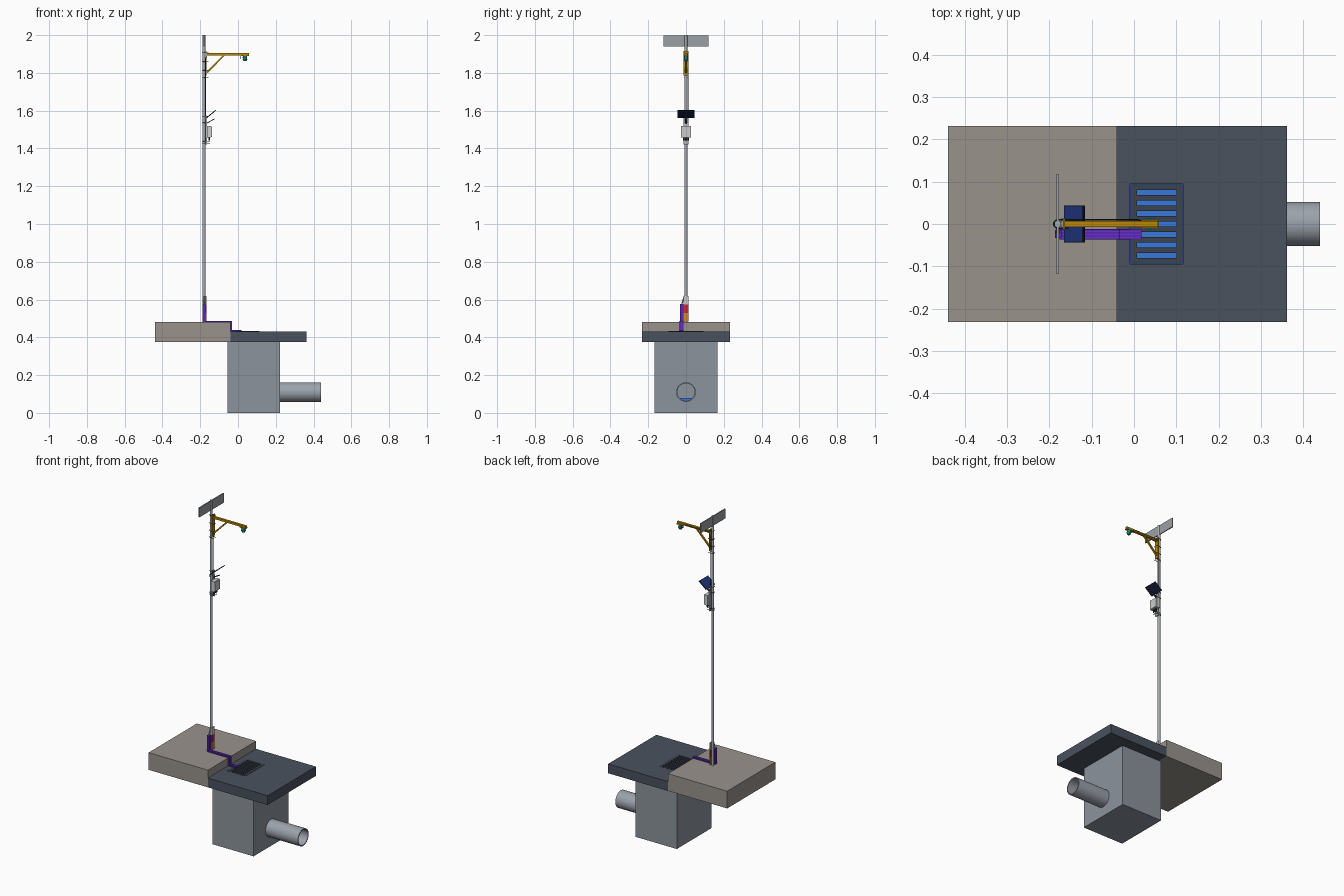
import bpy, bmesh, math
from mathutils import Vector, Matrix

if "Cube" in bpy.data.objects:
    bpy.data.objects.remove(bpy.data.objects["Cube"])

PX = -0.18  # pole axis


def paint(o, hexcol):
    if hexcol:
        m = bpy.data.materials.get(hexcol) or bpy.data.materials.new(hexcol)
        c = [int(hexcol[i:i + 2], 16) / 255 for i in (0, 2, 4)]
        m.diffuse_color = [v ** 2.2 for v in c] + [1]
        m.use_nodes = True
        m.node_tree.nodes["Principled BSDF"].inputs["Base Color"].default_value = m.diffuse_color
        o.data.materials.append(m)
    return o


def finish(name, bm, col=None):
    bmesh.ops.recalc_face_normals(bm, faces=bm.faces)
    me = bpy.data.meshes.new(name)
    bm.to_mesh(me)
    bm.free()
    o = bpy.data.objects.new(name, me)
    bpy.context.collection.objects.link(o)
    return paint(o, col)


def box(name, x, y, z, col=None):
    bm = bmesh.new()
    bmesh.ops.create_cube(bm, size=1)
    for v in bm.verts:
        v.co = [(r[0] + r[1]) / 2 + c * (r[1] - r[0]) for r, c in zip((x, y, z), v.co)]
    return finish(name, bm, col)


def smooth(o):
    bpy.ops.object.select_all(action='DESELECT')
    o.select_set(True)
    bpy.context.view_layer.objects.active = o
    bpy.ops.object.shade_smooth_by_angle(angle=math.radians(35))
    return o


def rod(name, a, b, r, col=None, r2=None, n=24):
    a, b = Vector(a), Vector(b)
    bm = bmesh.new()
    rot = (b - a).to_track_quat('Z', 'Y').to_matrix().to_4x4()
    bmesh.ops.create_cone(bm, cap_ends=True, segments=n, radius1=r, radius2=r if r2 is None else r2,
                          depth=(b - a).length, matrix=Matrix.Translation((a + b) / 2) @ rot)
    return smooth(finish(name, bm, col))


def beam(name, a, b, w, t, y=0, col=None):
    """Flat bar between two x,z points, width w along y."""
    a, b = Vector((a[0], 0, a[1])), Vector((b[0], 0, b[1]))
    d = (b - a).normalized()
    n = Vector((-d.z, 0, d.x)) * t / 2
    return prism(name, [(p.x, p.z) for p in (a - n, b - n, b + n, a + n)], y - w / 2, y + w / 2, col)


def prism(name, pts, y0, y1, col=None):
    bm = bmesh.new()
    f = bm.faces.new([bm.verts.new((x, y0, z)) for x, z in pts])
    g = bmesh.ops.extrude_face_region(bm, geom=[f])['geom']
    bmesh.ops.translate(bm, vec=(0, y1 - y0, 0), verts=[v for v in g if isinstance(v, bmesh.types.BMVert)])
    return finish(name, bm, col)


def cut(o, *cutters):
    for c in cutters:
        m = o.modifiers.new("cut", 'BOOLEAN')
        m.operation, m.solver, m.object = 'DIFFERENCE', 'EXACT', c
        bpy.context.view_layer.objects.active = o
        bpy.ops.object.modifier_apply(modifier=m.name)
        bpy.data.objects.remove(c)
    return o


def wire(name, pts, r, col):
    cu = bpy.data.curves.new(name, 'CURVE')
    cu.dimensions, cu.bevel_depth, cu.bevel_resolution, cu.use_fill_caps = '3D', r, 1, True
    s = cu.splines.new('POLY')
    s.points.add(len(pts) - 1)
    for p, q in zip(s.points, pts):
        p.co = (*q, 1)
    o = bpy.data.objects.new(name, cu)
    bpy.context.collection.objects.link(o)
    return paint(o, col)


def u_bolt(name, z, x_end):
    arc = [(PX - 0.01 * math.cos(t), 0.01 * math.sin(t), z)
           for t in (math.pi * (i / 8 - 0.5) for i in range(9))]
    wire(name, [(x_end, -0.01, z)] + arc + [(x_end, 0.01, z)], 0.0015, "30343A")


# ground slabs
box("sidewalk_slab", (-0.44, -0.04), (-0.232, 0.232), (0.375, 0.48), "98918B")
cut(box("road_slab", (-0.04, 0.362), (-0.232, 0.232), (0.375, 0.432), "4B535F"),
    box("grate_hole", (-0.009, 0.116), (-0.094, 0.094), (0.3, 0.5)))

# drain grate with seven slots
cut(box("drain_grate", (-0.008, 0.115), (-0.093, 0.093), (0.412, 0.433), "3E454F"),
    *[box("slot", (0.007, 0.1), (i * 0.0248 - 0.006, i * 0.0248 + 0.006), (0.38, 0.46)) for i in range(-3, 4)])

# hollow basin, water and outlet pipe
cut(box("catch_basin", (-0.055, 0.222), (-0.167, 0.167), (0, 0.375), "8B929B"),
    box("cavity", (-0.035, 0.202), (-0.147, 0.147), (0.02, 0.4)),
    rod("outlet_hole", (0.15, 0, 0.11), (0.3, 0, 0.11), 0.046, n=48))
box("water", (-0.035, 0.202), (-0.147, 0.147), (0.02, 0.08), "3B78DC")
smooth(cut(rod("outlet_pipe", (0.202, 0, 0.11), (0.44, 0, 0.11), 0.052, "9AA1AA", n=48),
           rod("bore", (0.15, 0, 0.11), (0.5, 0, 0.11), 0.046, n=48)))

# pole and top sign
rod("pole", (PX, 0, 0.48), (PX, 0, 2.0), 0.008, "A4A9B1", n=32)
box("sign_panel", (PX - 0.003, PX + 0.003), (-0.118, 0.118), (1.94, 1.998), "9A9EA2")

# sensor arm with brace
YEL = "B8860F"
box("arm_mount_plate", (-0.168, -0.163), (-0.013, 0.013), (1.785, 1.915), YEL)
beam("sensor_arm", (-0.166, 1.899), (0.057, 1.899), 0.014, 0.012, col=YEL)
beam("arm_brace", (-0.163, 1.803), (-0.073, 1.894), 0.01, 0.008, col=YEL)
box("sensor_mount", (0.017, 0.058), (-0.01, 0.01), (1.889, 1.894), YEL)
rod("sensor_body", (0.037, 0, 1.874), (0.037, 0, 1.89), 0.011, "1E7F7A")
rod("sensor_horn", (0.037, 0, 1.862), (0.037, 0, 1.874), 0.008, "1E7F7A", 0.014)
wire("sensor_cable", [(0.03, 0.005, 1.88), (0.012, 0.009, 1.878), (0.01, 0.01, 1.9), (-0.16, 0.01, 1.9),
                      (-0.17, 0.011, 1.88), (-0.17, 0.011, 1.53)], 0.0015, "202226")
for i, z in enumerate((1.775, 1.815, 1.86, 1.91)):
    u_bolt("arm_u_bolt_%d" % i, z, -0.155)

# tilted solar panel and its bracket
beam("solar_frame", (-0.165, 1.562), (-0.117, 1.602), 0.088, 0.003, col="1B2340")
beam("solar_cells", (-0.1645, 1.5655), (-0.1205, 1.602), 0.082, 0.002, col="24387C")
beam("solar_strut", (-0.172, 1.53), (-0.125, 1.556), 0.012, 0.004, col="3A3F46")
beam("solar_back_rail", (-0.172, 1.56), (-0.14, 1.583), 0.012, 0.004, col="3A3F46")
box("solar_clamp", (-0.173, -0.167), (-0.012, 0.012), (1.525, 1.575), "8A9098")
for i, z in enumerate((1.535, 1.57)):
    u_bolt("solar_u_bolt_%d" % i, z, -0.16)

# logger enclosure
box("enclosure", (-0.164, -0.143), (-0.027, 0.027), (1.458, 1.52), "CFD2D4")
box("enclosure_lid", (-0.143, -0.138), (-0.025, 0.025), (1.461, 1.517), "DCDEDF")
box("enclosure_back_rail", (-0.171, -0.164), (-0.013, 0.013), (1.42, 1.545), "B9BDC2")
for i, y in enumerate((-0.012, 0, 0.012)):
    rod("cable_gland_%d" % i, (-0.152, y, 1.442), (-0.152, y, 1.458), 0.004, "30343A", n=12)
for i, z in enumerate((1.427, 1.437)):
    u_bolt("enclosure_u_bolt_%d" % i, z, -0.148)

# level gauge bands at the pole foot
for name, z0, z1, c in (("gauge_orange", 0.485, 0.53, "D08A1E"), ("gauge_red", 0.53, 0.575, "D02836"),
                        ("gauge_white", 0.575, 0.62, "D6D8DA")):
    box(name, (-0.172, -0.168), (-0.012, 0.012), (z0, z1), c)
wire("conduit_entry", [(PX, -0.023, 0.57), (PX, -0.02, 0.585), (PX, -0.008, 0.62)], 0.004, "B9BDC2")


# stepped cable cover running down the kerb to the grate
def cover(name, y0, y1, t, col):
    x, s, r = PX + 0.004, 0.48, 0.432
    prism(name, [(x, s), (-0.04, s), (-0.04, r), (0.018, r), (0.018, r + t), (-0.04 + t, r + t),
                 (-0.04 + t, s + t), (x, s + t)], y0, y1, col)


cover("cable_cover_base", -0.037, -0.012, 0.004, "4A1FA0")
for i in range(3):
    y = -0.0245 + (i - 1) * 0.007
    cover("cable_cover_rib_%d" % i, y - 0.0022, y + 0.0022, 0.007, "6A35C8")
box("riser_cover", (PX - 0.007, PX + 0.009), (-0.033, -0.014), (0.48, 0.576), "5A2AB4")
